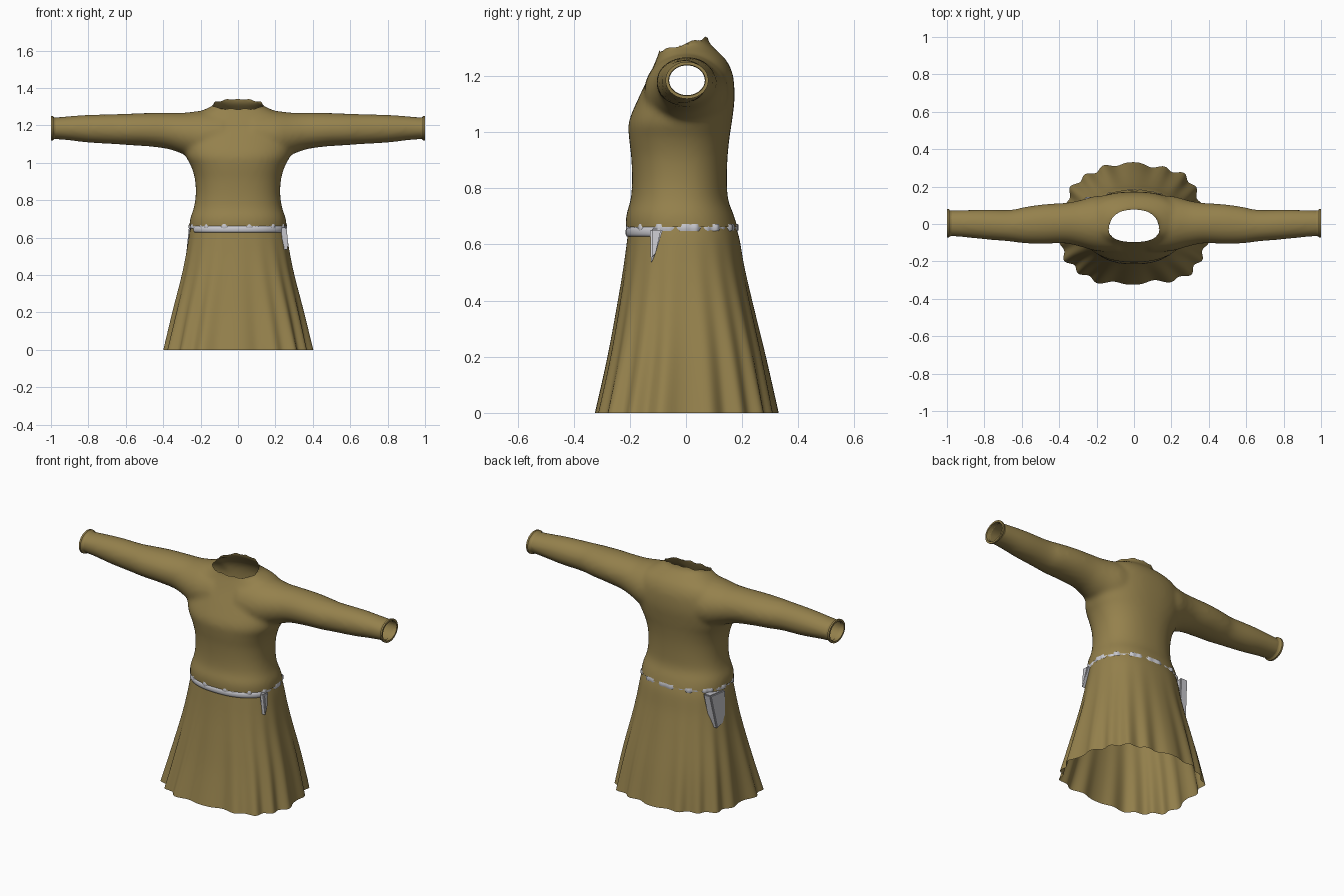
import bpy, bmesh, math
from mathutils import Vector

if "Cube" in bpy.data.objects:
    bpy.data.objects.remove(bpy.data.objects["Cube"])


def material(name, rgb):
    m = bpy.data.materials.new(name)
    m.diffuse_color = (*rgb, 1)
    m.use_nodes = True
    m.node_tree.nodes["Principled BSDF"].inputs["Base Color"].default_value = m.diffuse_color
    return m


CLOTH = material("ochre cloth", (0.30, 0.22, 0.073))
GREY = material("pale grey", (0.58, 0.58, 0.62))


def refine(rows, n):
    """Catmull-Rom interpolation between profile rows."""
    out = []
    for i in range(len(rows) - 1):
        p = [rows[max(0, min(len(rows) - 1, i + k))] for k in (-1, 0, 1, 2)]
        for s in range(n):
            t = s / n
            out.append([0.5 * (2 * b + (c - a) * t + (2 * a - 5 * b + 4 * c - d) * t * t
                               + (3 * b - a - 3 * c + d) * t ** 3) for a, b, c, d in zip(*p)])
    return out + [list(rows[-1])]


def oval(t, n):
    """Unit superellipse point."""
    c, s = math.cos(t), math.sin(t)
    return (math.copysign(abs(c) ** (2 / n), c), math.copysign(abs(s) ** (2 / n), s))


def body_point(z, w, y0, y1, t, n=2.3):
    a, b = oval(t, n)
    return Vector((w * a, (y0 + y1) / 2 + b * (y1 - y0) / 2, z))


def loft(bm, rings, caps=False, closed=True):
    vs = [[bm.verts.new(p) for p in r] for r in rings]
    n = len(vs[0])
    for a, b in zip(vs, vs[1:]):
        for i in range(n if closed else n - 1):
            j = (i + 1) % n
            bm.faces.new((a[i], a[j], b[j], b[i]))
    if caps:
        bm.faces.new(vs[0][::-1])
        bm.faces.new(vs[-1])


def finish(bm, name, mat, angle=50, recalc=True):
    if recalc:
        bmesh.ops.recalc_face_normals(bm, faces=bm.faces)
    me = bpy.data.meshes.new(name)
    bm.to_mesh(me)
    bm.free()
    me.materials.append(mat)
    ob = bpy.data.objects.new(name, me)
    bpy.context.collection.objects.link(ob)
    bpy.ops.object.select_all(action='DESELECT')
    ob.select_set(True)
    bpy.context.view_layer.objects.active = ob
    bpy.ops.object.shade_smooth_by_angle(angle=math.radians(angle))
    return ob


def angles(n):
    return [2 * math.pi * i / n for i in range(n)]


# Bodice and sleeves as overlapping solids, fused and then opened at the ends
bm = bmesh.new()
torso = [(0.58, .255, -.208, .185), (0.64, .260, -.213, .187), (0.70, .256, -.214, .172),
         (0.76, .236, -.197, .150), (0.83, .226, -.192, .146), (0.91, .230, -.195, .148),
         (0.98, .250, -.203, .155), (1.04, .280, -.203, .164), (1.12, .290, -.170, .173),
         (1.20, .270, -.132, .168), (1.25, .240, -.110, .148), (1.28, .190, -.098, .122),
         (1.305, .138, -.093, .095), (1.33, .119, -.096, .078), (1.40, .119, -.100, .070)]
loft(bm, [[body_point(*r, t) for t in angles(64)] for r in refine(torso, 4)], True)
# Sleeve rows: x, underside z, top z, front y, back y
sleeve = [(0.08, 1.00, 1.285, -.15, .15), (0.20, 1.01, 1.278, -.145, .15),
          (0.29, 1.045, 1.268, -.120, .127), (0.37, 1.073, 1.268, -.104, .113),
          (0.48, 1.088, 1.267, -.106, .106), (0.58, 1.094, 1.263, -.104, .092),
          (0.66, 1.100, 1.260, -.094, .076), (0.80, 1.108, 1.257, -.082, .077),
          (0.92, 1.122, 1.248, -.070, .074), (1.04, 1.130, 1.238, -.062, .070)]


def sleeve_ring(x, z0, z1, y0, y1, side, n=40):
    return [Vector((side * x, (y0 + y1) / 2 + math.cos(t) * (y1 - y0) / 2,
                    (z0 + z1) / 2 + math.sin(t) * (z1 - z0) / 2)) for t in angles(n)]


for side in (-1, 1):
    loft(bm, [sleeve_ring(*r, side) for r in refine(sleeve, 4)], True)
bodice = finish(bm, "bodice_and_sleeves", CLOTH)
rm = bodice.modifiers.new("fuse", 'REMESH')
rm.mode = 'VOXEL'
rm.voxel_size = 0.012
sm = bodice.modifiers.new("soften", 'SMOOTH')
sm.factor = 0.5
sm.iterations = 10
dg = bpy.context.evaluated_depsgraph_get()
fused = bpy.data.meshes.new_from_object(bodice.evaluated_get(dg))
bm = bmesh.new()
bm.from_mesh(fused)
bpy.data.objects.remove(bodice)
# Open the wrists, waist and slanted neckline
for co, no in (((.985, 0, 0), (1, 0, 0)), ((-.985, 0, 0), (-1, 0, 0)),
               ((0, 0, .662), (0, 0, -1)), ((0, 0, 1.316), (0, -.30, 1))):
    bmesh.ops.bisect_plane(bm, geom=bm.verts[:] + bm.edges[:] + bm.faces[:],
                           plane_co=co, plane_no=no, clear_outer=True)
# Raise the nape and shape a slightly ragged collar rim
for v in bm.verts:
    if v.is_boundary and v.co.z > 1.25:
        v.co.z += 0.004 * math.sin(9 * math.atan2(v.co.y, v.co.x))
        v.co.x *= 1.03
finish(bm, "bodice_and_sleeves", CLOTH, recalc=False)

# Flared cuffs
for side, name in ((-1, "left_cuff"), (1, "right_cuff")):
    bm = bmesh.new()
    loft(bm, [sleeve_ring(x, 1.128 - g, 1.242 + g, -.064 - g, .071 + g, side)
              for x, g in ((.972, 0), (.985, .002), (.990, .009), (1.0, .009), (1.0, -.002), (.98, -.004))])
    finish(bm, name, CLOTH)

# Pleated skirt, folds deepening to the hem
skirt_rows = [(0.0, .392, -.318, .318), (0.2, .350, -.276, .278), (0.4, .302, -.241, .233),
              (0.52, .278, -.222, .207), (0.62, .261, -.209, .190), (0.675, .248, -.203, .174)]


def skirt_point(row, t):
    z = row[0]
    h = max(0, 1 - z / 0.66)
    p = body_point(*row, t, 2.3 + 0.4 * h)
    fold = (0.030 * math.cos(18 * t + math.pi) * h ** 1.2
            + 0.016 * math.cos(7 * t + 0.6) * h ** 1.5)
    p.x *= (1 + fold) * (1 - 0.25 * h * (p.y + .1))
    p.y *= 1 + fold
    return p


bm = bmesh.new()
loft(bm, [[skirt_point(r, t) for t in angles(216)] for r in refine(skirt_rows, 6)])
finish(bm, "skirt", CLOTH)

# Rounded belt across the front
bm = bmesh.new()
arc = [math.radians(208 + 124 * i / 48) for i in range(49)]
rings = []
for dz, g in ((-.019, -.006), (-.016, .003), (-.008, .007), (.006, .007), (.016, .003), (.021, -.006)):
    rings.append([body_point(.645 + dz, .257 + g, -.208 - g, .188 + g, t) for t in arc])
loft(bm, rings, closed=False)
finish(bm, "front_belt", GREY)

# Belt band that peeks out in patches around the sides and back
bm = bmesh.new()
rings = []
for z in (.648, .656, .664, .673):
    ring = []
    for t in angles(240):
        g = .0045 * math.sin(13 * t) + .003 * math.sin(31 * t + 1) - .001 - .25 * abs(z - .66)
        ring.append(body_point(z, .260 + g, -.212 - g, .184 + g, t))
    rings.append(ring)
loft(bm, rings)
finish(bm, "waist_band", GREY)


# Hanging pieces: y/z outline, thickened outward along the skirt slope
def hanging(name, outline, side, x_top, slope, thick):
    bm = bmesh.new()
    loft(bm, [[Vector((side * (x_top + slope * (.66 - z) + o), y, z)) for y, z in outline]
              for o in (-thick, 0)], True)
    bmesh.ops.bevel(bm, geom=bm.edges[:], offset=.006, segments=2, affect='EDGES')
    finish(bm, name, GREY)


hanging("side_pouch", [(.005, .64), (.025, .47), (.11, .45), (.145, .655)], -1, .262, .10, .05)
hanging("belt_end", [(-.128, .655), (-.125, .53), (-.108, .57), (-.082, .655)], 1, .259, .10, .03)
